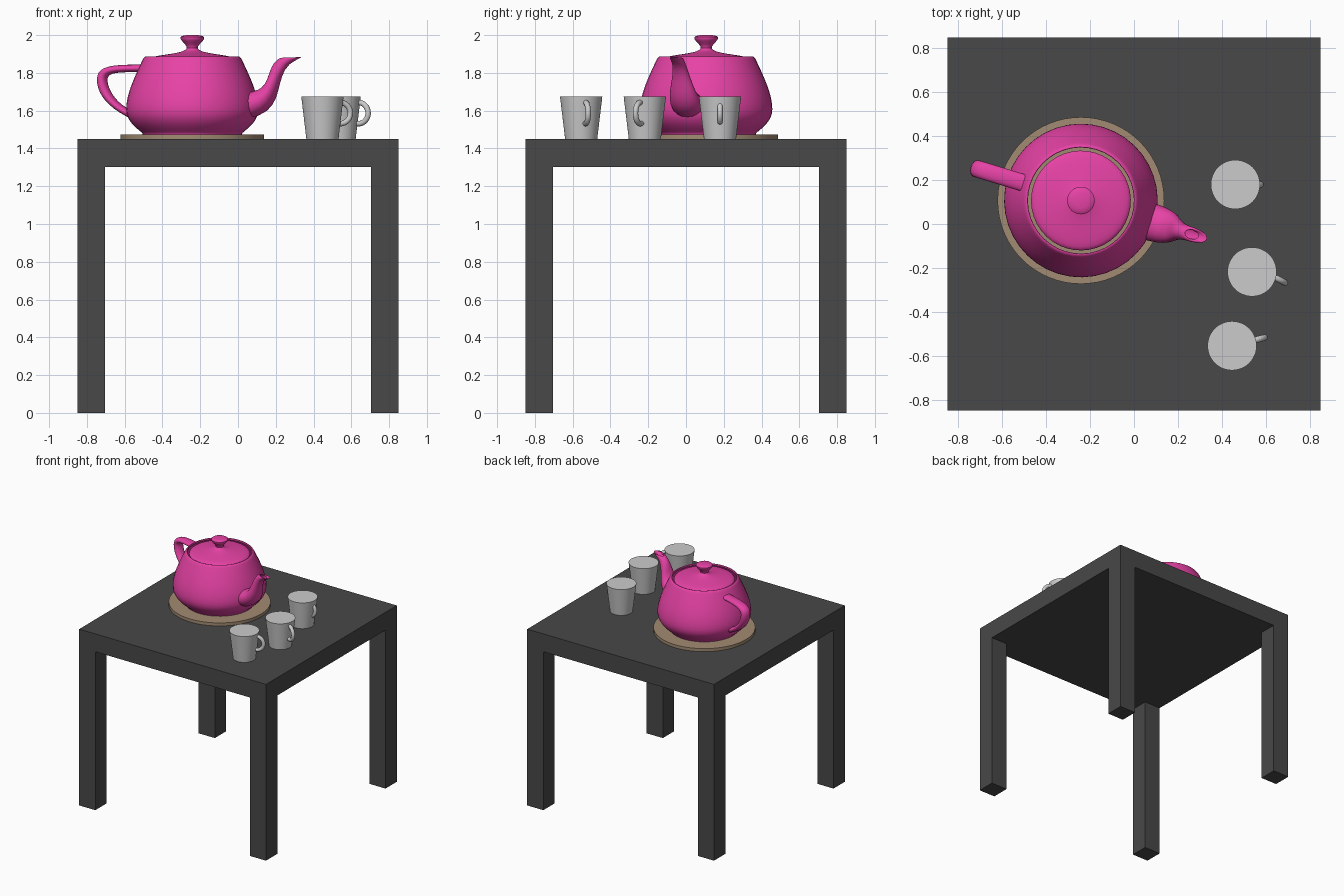
import bpy, bmesh, math
from mathutils import Vector, Matrix

if "Cube" in bpy.data.objects:
    bpy.data.objects.remove(bpy.data.objects["Cube"])


def material(name, rgb):
    m = bpy.data.materials.new(name)
    m.diffuse_color = (*rgb, 1)
    m.use_nodes = True
    m.node_tree.nodes["Principled BSDF"].inputs["Base Color"].default_value = m.diffuse_color
    return m


DARK = material("dark_paint", (0.065, 0.065, 0.065))
PINK = material("pink_glaze", (0.80, 0.055, 0.38))
TAN = material("tan_wood", (0.36, 0.26, 0.17))

TOP = 1.45                       # table surface height
POT = Matrix.Translation((-0.242, 0.107, TOP)) @ Matrix.Rotation(math.radians(-17), 4, 'Z') @ Matrix.Scale(0.175, 4)


def finish(bm, name, mat=None, smooth=True):
    me = bpy.data.meshes.new(name)
    bm.to_mesh(me)
    bm.free()
    ob = bpy.data.objects.new(name, me)
    bpy.context.collection.objects.link(ob)
    if mat:
        me.materials.append(mat)
    if smooth:
        bpy.ops.object.select_all(action='DESELECT')
        ob.select_set(True)
        bpy.context.view_layer.objects.active = ob
        bpy.ops.object.shade_smooth_by_angle(angle=math.radians(35))
    return ob


def bez(p, t):
    u = 1 - t
    return p[0]*u**3 + p[1]*3*u*u*t + p[2]*3*u*t*t + p[3]*t**3


def sample(points, n):
    """Samples a chain of cubic curves that share end points."""
    pts = [Vector(p) for p in points]
    out = [pts[0]]
    for k in range(0, len(pts) - 1, 3):
        out += [bez(pts[k:k+4], i / n) for i in range(1, n + 1)]
    return out


def skin(rings, name):
    """Joins closed rings of points into one pot surface."""
    bm = bmesh.new()
    rows = [[bm.verts.new(POT @ p) for p in r] for r in rings]
    n = len(rows[0])
    for a, b in zip(rows, rows[1:]):
        for i in range(n):
            j = (i + 1) % n
            bm.faces.new((a[i], a[j], b[j], b[i]))
    bmesh.ops.remove_doubles(bm, verts=bm.verts, dist=1e-5)
    bmesh.ops.recalc_face_normals(bm, faces=bm.faces)
    return finish(bm, name, PINK)


def lathe(profile, name, n=10, sides=40):
    angles = [2 * math.pi * i / sides for i in range(sides)]
    skin([[Vector((r * math.cos(a), r * math.sin(a), z)) for a in angles]
          for r, z in sample(profile, n)], name)


def tube(inner, outer, name, n=10, m=10):
    """Tube between two side curves; each point is (x, half width, z)."""
    rings = []
    for a, b in zip(sample(inner, n), sample(outer, n)):
        a0, b0 = Vector((a.x, 0, a.z)), Vector((b.x, 0, b.z))
        half = [bez((a0, a, b, b0), i / m) for i in range(m + 1)]
        rings.append(half + [Vector((p.x, -p.y, p.z)) for p in half[-2:0:-1]])
    skin(rings, name)


# table: slab with four corner legs pulled down
W, T = 0.85, 0.147
bm = bmesh.new()
bmesh.ops.create_cube(bm, size=1, matrix=Matrix.Translation((0, 0, TOP - T / 2)) @ Matrix.Diagonal((2*W, 2*W, T, 1)))
for axis in ((1, 0, 0), (0, 1, 0)):
    for s in (-1, 1):
        bmesh.ops.bisect_plane(bm, geom=bm.verts[:] + bm.edges[:] + bm.faces[:],
                               plane_co=Vector(axis) * s * (W - T), plane_no=axis)
bm.normal_update()
corners = []
for f in bm.faces:
    c = f.calc_center_median()
    if f.normal.z < -0.9 and abs(c.x) > W - T and abs(c.y) > W - T:
        corners.append(f)
feet = bmesh.ops.extrude_discrete_faces(bm, faces=corners)['faces']
for v in {v for f in feet for v in f.verts}:
    v.co.z = 0
finish(bm, "table", DARK, smooth=False)

# round trivet under the pot
bm = bmesh.new()
bmesh.ops.create_cone(bm, cap_ends=True, segments=64, radius1=0.38, radius2=0.38, depth=0.025,
                      matrix=Matrix.Translation((-0.242, 0.107, TOP + 0.0125)))
finish(bm, "trivet", TAN)

# teapot body with rim, and lid with knob (radius, height)
lathe([(1.4, 2.4), (1.3375, 2.531), (1.4375, 2.531), (1.5, 2.4), (1.75, 1.875), (2, 1.35), (2, 0.9),
       (2, 0.45), (1.5, 0.225), (1.5, 0.15), (1.5, 0.075), (1.425, 0), (0, 0)], "teapot_body")
lathe([(0, 3.15), (0.8, 3.15), (0, 2.85), (0.2, 2.7), (0.4, 2.55), (1.3, 2.55), (1.3, 2.4)], "teapot_lid")

# teapot handle
tube([(-1.6, .3, 2.025), (-2.3, .3, 2.025), (-2.7, .3, 2.025), (-2.7, .3, 1.8),
      (-2.7, .3, 1.575), (-2.5, .3, 1.125), (-2, .3, 0.9)],
     [(-1.5, .3, 2.25), (-2.5, .3, 2.25), (-3, .3, 2.25), (-3, .3, 1.8),
      (-3, .3, 1.35), (-2.65, .3, 0.9375), (-1.9, .3, 0.6)], "teapot_handle")

# teapot spout with lip turning inward
tube([(1.7, .66, 1.425), (2.6, .66, 1.425), (2.3, .25, 2.1), (2.7, .25, 2.4),
      (2.8, .25, 2.475), (2.9, .15, 2.475), (2.8, .15, 2.4)],
     [(1.7, .66, 0.6), (3.1, .66, 0.825), (2.4, .25, 2.025), (3.3, .25, 2.4),
      (3.525, .25, 2.494), (3.45, .15, 2.5125), (3.2, .15, 2.4)], "teapot_spout")

# cups: tapered bodies with ring handles (cup x, y, handle x, y, angle)
cups = [("back", 0.462, 0.18, 0.521, 0.18, 0),
        ("middle", 0.538, -0.218, 0.639, -0.242, -27),
        ("front", 0.447, -0.555, 0.541, -0.532, 15)]
for name, x, y, hx, hy, angle in cups:
    bm = bmesh.new()
    bmesh.ops.create_cone(bm, cap_ends=True, segments=48, radius1=0.085, radius2=0.112, depth=0.225,
                          matrix=Matrix.Translation((x, y, TOP + 0.1125)))
    finish(bm, name + "_cup")
    bpy.ops.mesh.primitive_torus_add(major_segments=32, minor_segments=12, major_radius=0.056, minor_radius=0.0145,
                                     location=(hx, hy, 1.587), rotation=(math.pi / 2, 0, math.radians(angle)))
    bpy.context.object.name = name + "_cup_handle"
    bpy.ops.object.shade_smooth()
